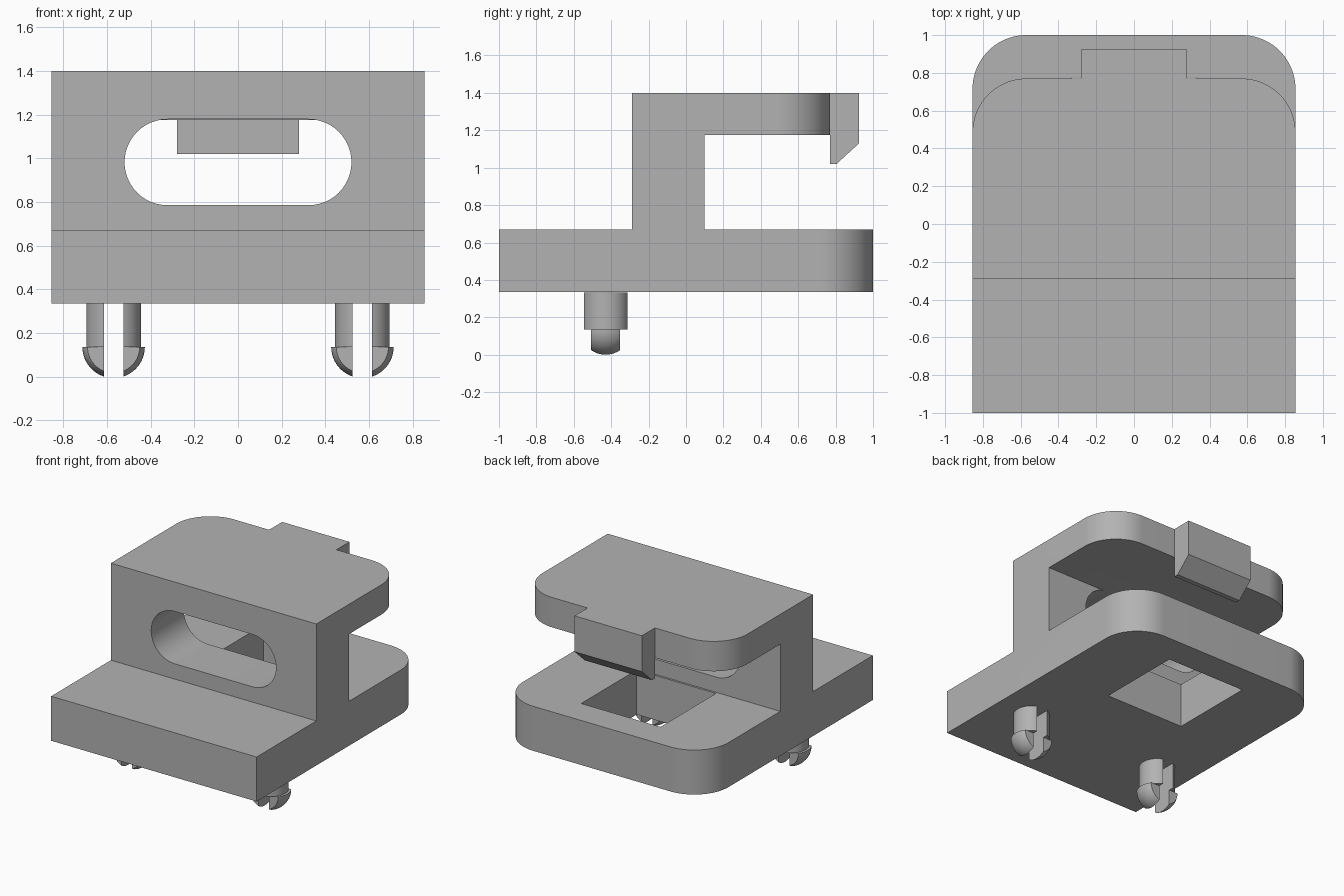
import bpy
import bmesh
from math import pi, sin, cos, radians
from mathutils import Vector

old = bpy.data.objects.get("Cube")
if old:
    bpy.data.objects.remove(old, do_unlink=True)

grey = bpy.data.materials.new("plain grey")
grey.use_nodes = True
COLOUR = (0.45, 0.45, 0.45, 1)
grey.diffuse_color = COLOUR
grey.node_tree.nodes["Principled BSDF"].inputs["Base Color"].default_value = COLOUR


def to_object(name, bm):
    bmesh.ops.recalc_face_normals(bm, faces=bm.faces[:])
    mesh = bpy.data.meshes.new(name)
    bm.to_mesh(mesh)
    bm.free()
    mesh.materials.append(grey)
    obj = bpy.data.objects.new(name, mesh)
    bpy.context.collection.objects.link(obj)
    return obj


def prism(name, points, axis, lo, hi):
    """Extrude a 2D outline along axis 0, 1 or 2, from lo to hi."""
    bm = bmesh.new()
    verts = []
    for p in points:
        co = list(p)
        co.insert(axis, lo)
        verts.append(bm.verts.new(co))
    face = bm.faces.new(verts)
    moved = bmesh.ops.extrude_face_region(bm, geom=[face])["geom"]
    shift = Vector((0, 0, 0))
    shift[axis] = hi - lo
    bmesh.ops.translate(bm, vec=shift, verts=[v for v in moved if isinstance(v, bmesh.types.BMVert)])
    return to_object(name, bm)


def box(name, x, y, z):
    return prism(name, [(x[0], y[0]), (x[1], y[0]), (x[1], y[1]), (x[0], y[1])], 2, *z)


def arc(cx, cy, r, start, end, steps=24):
    angles = [radians(start + (end - start) * i / steps) for i in range(steps + 1)]
    return [(cx + r * cos(a), cy + r * sin(a)) for a in angles]


def combine(obj, other, operation):
    """Apply a boolean and discard the second object."""
    mod = obj.modifiers.new("cut", "BOOLEAN")
    mod.operation = operation
    mod.solver = "EXACT"
    mod.object = other
    bpy.ops.object.select_all(action="DESELECT")
    bpy.context.view_layer.objects.active = obj
    obj.select_set(True)
    bpy.ops.object.modifier_apply(modifier=mod.name)
    bpy.data.objects.remove(other, do_unlink=True)


def smooth(obj):
    bpy.ops.object.select_all(action="DESELECT")
    bpy.context.view_layer.objects.active = obj
    obj.select_set(True)
    bpy.ops.object.shade_smooth_by_angle(angle=radians(30))


W = 0.855          # half width
R = 0.285          # back corner radius
FLOOR, DECK, UNDER, TOP = 0.335, 0.67, 1.175, 1.4
WALL_FRONT, WALL_BACK, PLATE_BACK = -0.29, 0.1, 0.77


def rounded_plate(name, front, back, low, high):
    outline = [(-W, front), (W, front)]
    outline += arc(W - R, back - R, R, 0, 90) + arc(R - W, back - R, R, 90, 180)
    return prism(name, outline, 2, low, high)


# Base, wall, upper plate and hook merged into one body
body = rounded_plate("clip_body", -1, 1, FLOOR, DECK)
combine(body, box("wall", (-W, W), (WALL_FRONT, WALL_BACK), (DECK, UNDER)), "UNION")
combine(body, rounded_plate("upper_plate", WALL_FRONT, PLATE_BACK, UNDER, TOP), "UNION")
hook = [(PLATE_BACK, TOP), (0.925, TOP), (0.925, 1.13), (0.805, 1.02), (PLATE_BACK, 1.02)]
combine(body, prism("hook", hook, 0, -0.28, 0.28), "UNION")

# Long slot through the wall
r = 0.197
slot = arc(0.52 - r, 0.982, r, -90, 90) + arc(r - 0.52, 0.982, r, 90, 270)
combine(body, prism("slot", slot, 1, -0.5, WALL_BACK + 0.001), "DIFFERENCE")

# Square hole through the base
combine(body, box("base_hole", (-0.33, 0.33), (0.115, 0.775), (0.2, 0.8)), "DIFFERENCE")
smooth(body)

# Split snap pegs: a half-round stem on a trimmed half dome
GAP, HEAD_R, HEAD_Z = 0.045, 0.143, 0.137
bm = bmesh.new()
bmesh.ops.create_uvsphere(bm, u_segments=48, v_segments=32, radius=HEAD_R)
bmesh.ops.translate(bm, vec=(0, 0, HEAD_Z), verts=bm.verts[:])
prong = to_object("peg_prong", bm)
combine(prong, box("trim", (GAP, 1), (-0.078, 0.078), (-1, HEAD_Z)), "INTERSECT")
half_angle = 68.9
stem = prism("stem", arc(0, 0, 0.125, -half_angle, half_angle), 2, HEAD_Z, FLOOR)
combine(prong, stem, "UNION")
smooth(prong)

for side, x in (("left", 0.57), ("right", -0.57)):
    for part, turn in (("a", 0), ("b", pi)):
        copy = prong.copy()
        copy.name = f"{side}_peg_prong_{part}"
        copy.location = (x, -0.43, -0.001)
        copy.rotation_euler.z = turn
        bpy.context.collection.objects.link(copy)
bpy.data.objects.remove(prong, do_unlink=True)
